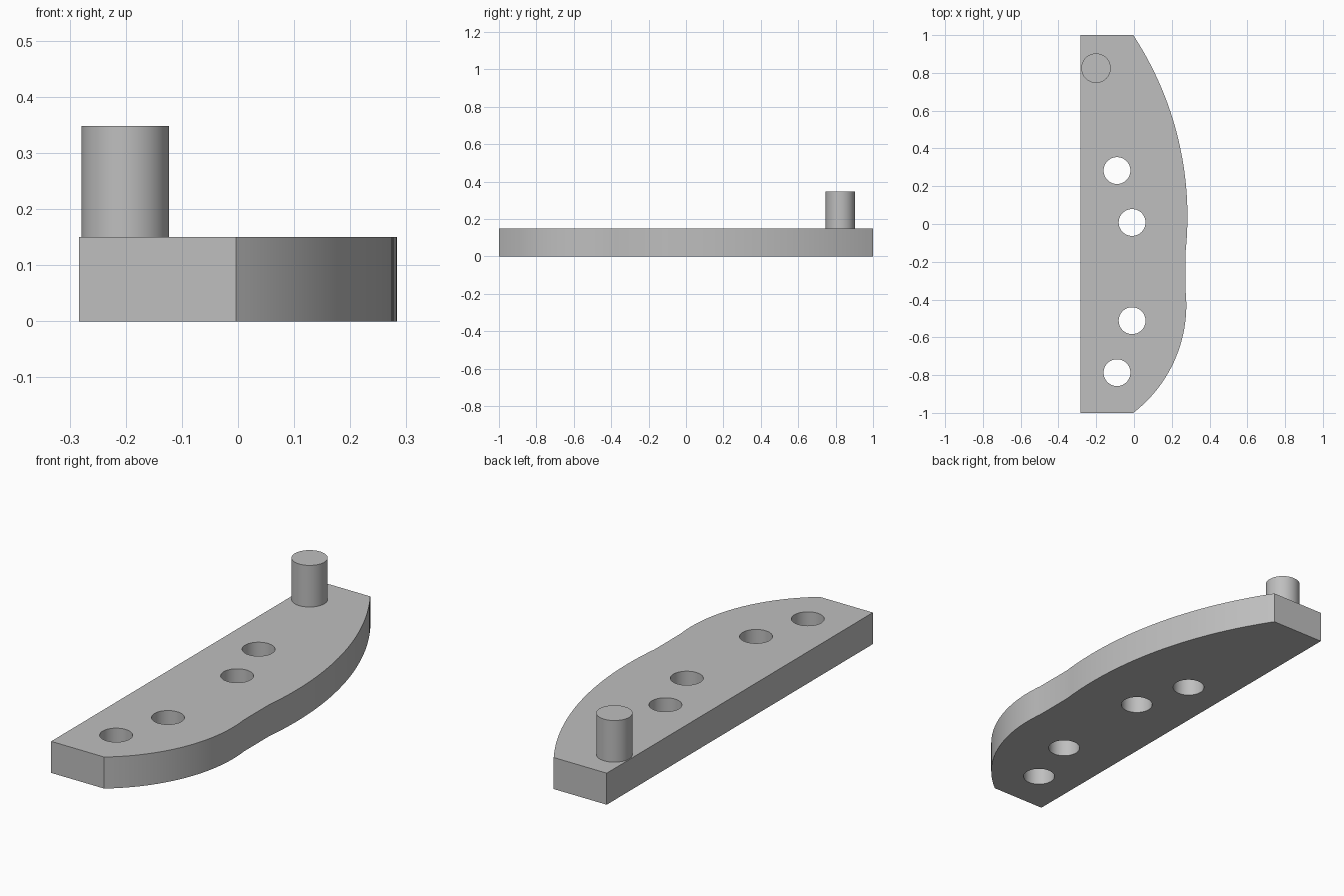
import bpy, bmesh, math

if "Cube" in bpy.data.objects:
    bpy.data.objects.remove(bpy.data.objects["Cube"])

T = 0.15            # plate thickness
LEFT = -0.283       # straight edge of the plate
TIP = -0.004        # x where the curved edge meets both ends
WAIST = 0.272       # x of the short flat between the two arcs

grey = bpy.data.materials.new("grey")
grey.diffuse_color = (0.52, 0.52, 0.52, 1)
grey.use_nodes = True
grey.node_tree.nodes["Principled BSDF"].inputs["Base Color"].default_value = grey.diffuse_color


def arc(cx, cy, r, y0, y1, n):
    """Points on the right side of a circle, from height y0 to y1."""
    a0, a1 = (math.asin((y - cy) / r) for y in (y0, y1))
    angles = [a0 + (a1 - a0) * i / n for i in range(n + 1)]
    return [(cx + r * math.cos(a), cy + r * math.sin(a)) for a in angles]


def bulge(peak_x, peak_y, tip_y):
    """Centre x and radius of the arc from its peak to the tip."""
    dx, dy = peak_x - TIP, tip_y - peak_y
    r = (dx * dx + dy * dy) / (2 * dx)
    return peak_x - r, r


def cylinder(name, x, y, r, z0, z1):
    bpy.ops.mesh.primitive_cylinder_add(vertices=64, radius=r, depth=z1 - z0,
                                        location=(x, y, (z0 + z1) / 2))
    ob = bpy.context.object
    ob.name = name
    return ob


def finish(ob):
    ob.data.materials.clear()
    ob.data.materials.append(grey)
    bpy.ops.object.select_all(action='DESELECT')
    ob.select_set(True)
    bpy.context.view_layer.objects.active = ob
    bpy.ops.object.shade_smooth_by_angle(angle=math.radians(30))


# Plate outline: short lower arc, flat waist, long upper arc, straight left edge
LOW_Y, HIGH_Y = -0.43, 0.04
cx_low, r_low = bulge(0.277, LOW_Y, -1)
cx_high, r_high = bulge(0.283, HIGH_Y, 1)
low_end = LOW_Y + math.sqrt(r_low ** 2 - (WAIST - cx_low) ** 2)
high_start = HIGH_Y - math.sqrt(r_high ** 2 - (WAIST - cx_high) ** 2)
outline = [(LEFT, 1), (LEFT, -1)]
outline += arc(cx_low, LOW_Y, r_low, -1, low_end, 28)
outline += arc(cx_high, HIGH_Y, r_high, high_start, 1, 32)

# Plate
bm = bmesh.new()
base = bm.faces.new([bm.verts.new((x, y, 0)) for x, y in outline])
top = bmesh.ops.extrude_face_region(bm, geom=[base])["geom"]
bmesh.ops.translate(bm, vec=(0, 0, T),
                    verts=[v for v in top if isinstance(v, bmesh.types.BMVert)])
bmesh.ops.recalc_face_normals(bm, faces=bm.faces)
mesh = bpy.data.meshes.new("plate")
bm.to_mesh(mesh)
bm.free()
plate = bpy.data.objects.new("plate", mesh)
bpy.context.collection.objects.link(plate)

# Four through holes
for x, y in [(-0.09, 0.283), (-0.01, 0.008), (-0.01, -0.512), (-0.09, -0.787)]:
    cutter = cylinder("hole_cutter", x, y, 0.071, -0.1, T + 0.1)
    cut = plate.modifiers.new("hole", 'BOOLEAN')
    cut.operation, cut.solver, cut.object = 'DIFFERENCE', 'EXACT', cutter
    bpy.context.view_layer.objects.active = plate
    bpy.ops.object.modifier_apply(modifier=cut.name)
    bpy.data.objects.remove(cutter)
finish(plate)

# Upright pin
finish(cylinder("pin", -0.201, 0.825, 0.078, T, 0.348))
